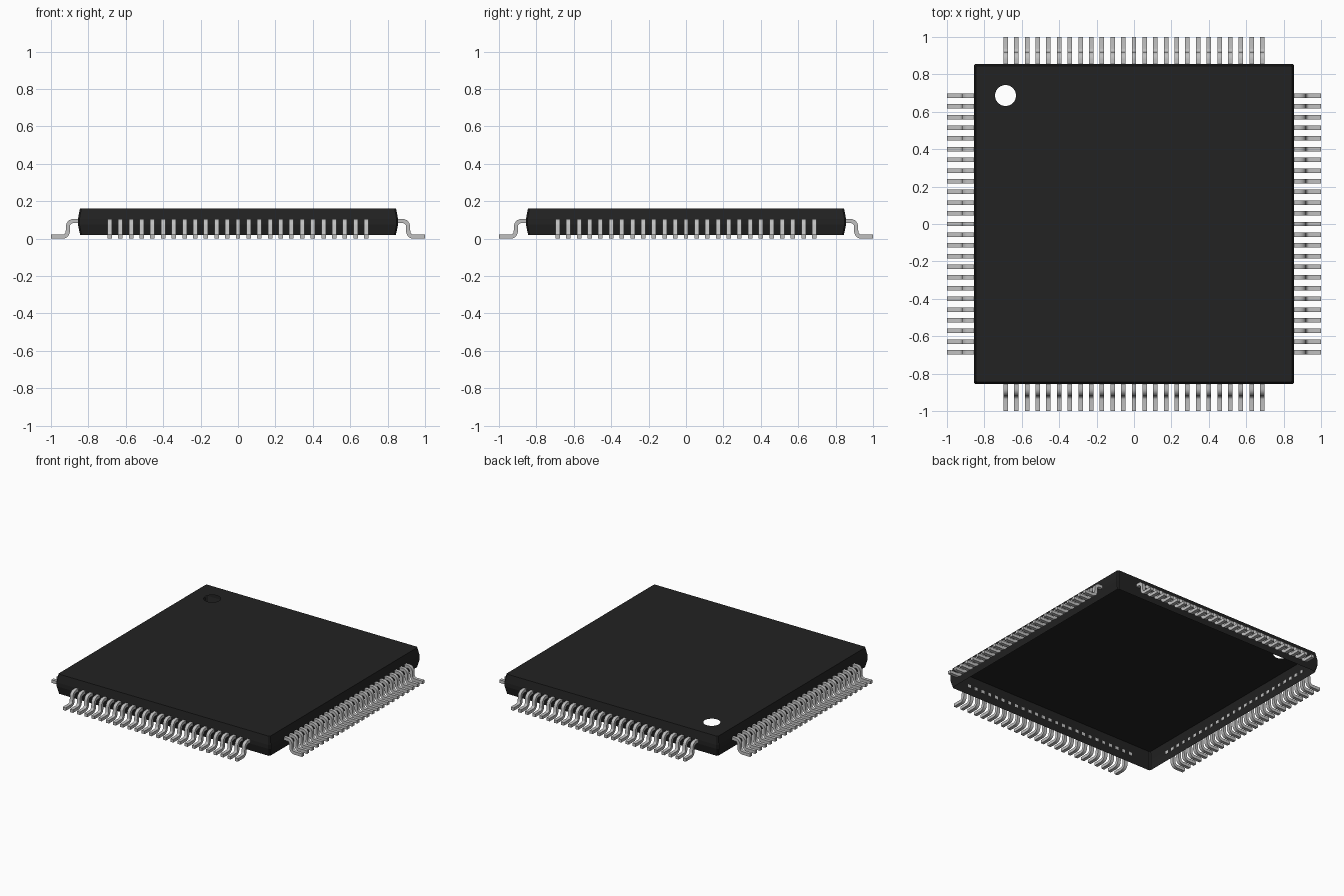
import bpy, bmesh
from math import radians, sin, cos, pi
from mathutils import Vector

cube = bpy.data.objects.get("Cube")
if cube:
    bpy.data.objects.remove(cube, do_unlink=True)


def make_material(name, color, roughness):
    mat = bpy.data.materials.new(name)
    mat.use_nodes = True
    mat.diffuse_color = color
    bsdf = mat.node_tree.nodes["Principled BSDF"]
    bsdf.inputs["Base Color"].default_value = color
    bsdf.inputs["Roughness"].default_value = roughness
    return mat


def make_object(name, bm, mat):
    mesh = bpy.data.meshes.new(name)
    bm.to_mesh(mesh)
    bm.free()
    mesh.materials.append(mat)
    obj = bpy.data.objects.new(name, mesh)
    bpy.context.collection.objects.link(obj)
    return obj


black = make_material("black plastic", (0.016, 0.016, 0.016, 1), 0.7)
silver = make_material("silver metal", (0.53, 0.53, 0.53, 1), 0.5)

# Package body: open-bottomed shell with a bulging wall and small corner chamfers
CHAMFER = 0.008
WALL = [(0.02, 0.844), (0.076, 0.856), (0.104, 0.856), (0.162, 0.845)]


def square_ring(bm, z, half):
    inner = half - CHAMFER
    pts = []
    for sx, sy in ((1, 1), (-1, 1), (-1, -1), (1, -1)):
        pair = [(sx * half, sy * inner, z), (sx * inner, sy * half, z)]
        pts += pair if sx == sy else pair[::-1]
    return [bm.verts.new(p) for p in pts]


bm = bmesh.new()
rings = [square_ring(bm, z, half) for z, half in WALL]
for low, high in zip(rings, rings[1:]):
    for i in range(len(low)):
        j = (i + 1) % len(low)
        bm.faces.new((low[i], low[j], high[j], high[i]))

# Top panel with the round corner marker hole
top_z = WALL[-1][0]
SEGMENTS = 32
circle = []
for i in range(SEGMENTS):
    a = 2 * pi * i / SEGMENTS
    circle.append(bm.verts.new((-0.687 + 0.056 * cos(a), 0.687 + 0.056 * sin(a), top_z)))
loop_edges = []
for loop in (rings[-1], circle):
    for a, b in zip(loop, loop[1:] + loop[:1]):
        loop_edges.append(bm.edges.get((a, b)) or bm.edges.new((a, b)))
bmesh.ops.triangle_fill(bm, edges=loop_edges, use_beauty=True, normal=(0, 0, 1))
bm.normal_update()
for face in bm.faces:
    if abs(face.normal.z) > 0.9 and face.normal.z < 0:
        face.normal_flip()
make_object("package_body", bm, black)

# Gull-wing pin: flat strip swept along a foot, a bend, a leg, a bend and a shoulder
PINS, PITCH, WIDTH, THICK = 25, 0.0572, 0.024, 0.022


def arc(cx, cz, r, start, end, steps=5):
    angles = [radians(start + (end - start) * i / steps) for i in range(steps + 1)]
    return [Vector((cx + r * cos(a), 0, cz + r * sin(a))) for a in angles]


path = [Vector((1.0, 0, 0.011))]
path += arc(0.938, 0.039, 0.028, 270, 190)
path += arc(0.881, 0.066, 0.028, 10, 90)
path.append(Vector((0.854, 0, 0.094)))


def pin_mesh():
    bm = bmesh.new()
    sections = []
    for i, p in enumerate(path):
        before, after = path[max(i - 1, 0)], path[min(i + 1, len(path) - 1)]
        t = (after - before).normalized()
        across = Vector((-t.z, 0, t.x)) * THICK / 2
        side = Vector((0, WIDTH / 2, 0))
        corners = (across + side, across - side, -across - side, -across + side)
        sections.append([bm.verts.new(p + c) for c in corners])
    for a, b in zip(sections, sections[1:]):
        for i in range(4):
            j = (i + 1) % 4
            bm.faces.new((a[i], a[j], b[j], b[i]))
    bm.faces.new(sections[0])
    bm.faces.new(sections[-1])
    bmesh.ops.recalc_face_normals(bm, faces=bm.faces)
    bmesh.ops.translate(bm, verts=bm.verts, vec=(0, -PITCH * (PINS - 1) / 2, 0))
    return bm


# One row of pins on each side of the body
for i, name in enumerate(("left_pins", "back_pins", "right_pins", "front_pins")):
    row = make_object(name, pin_mesh(), silver)
    row.data.shade_smooth()
    row.data.set_sharp_from_angle(angle=radians(40))
    row.rotation_euler.z = i * pi / 2
    array = row.modifiers.new("pin row", 'ARRAY')
    array.count = PINS
    array.use_relative_offset = False
    array.use_constant_offset = True
    array.constant_offset_displace = (0, PITCH, 0)
